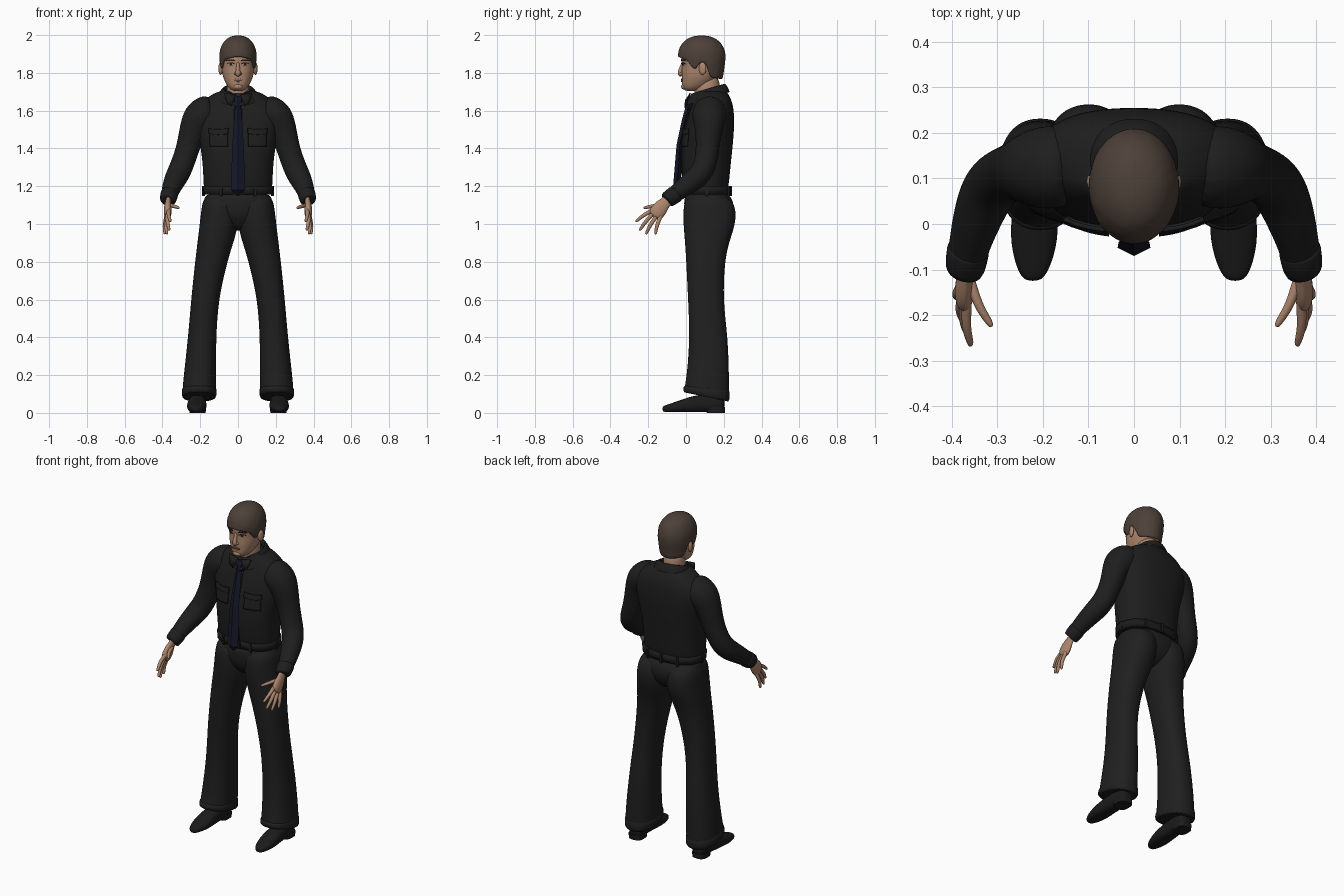
import bpy, bmesh, math, random
from mathutils import Vector, Matrix

random.seed(4)
if "Cube" in bpy.data.objects:
    bpy.data.objects.remove(bpy.data.objects["Cube"])


def material(name, *rgb):
    m = bpy.data.materials.new(name)
    m.use_nodes = True
    m.diffuse_color = (*rgb, 1)
    m.node_tree.nodes["Principled BSDF"].inputs["Base Color"].default_value = (*rgb, 1)
    return m


SHIRT = material("black shirt", .013, .013, .013)
TROUSERS = material("charcoal trousers", .014, .014, .014)
LEATHER = material("black leather", .011, .011, .011)
TIE = material("navy tie", .008, .009, .022)
SKIN = material("skin", .42, .24, .155)
LIPS = material("lips", .33, .16, .11)
HAIR = material("brown hair", .075, .052, .04)
DARK = material("dark brown", .02, .014, .01)
WHITE = material("eye white", .5, .46, .42)


def finish(name, bm, mat, mirror=False, subdiv=0, smooth=True):
    bmesh.ops.recalc_face_normals(bm, faces=bm.faces)
    me = bpy.data.meshes.new(name)
    bm.to_mesh(me)
    bm.free()
    me.materials.append(mat)
    for f in me.polygons:
        f.use_smooth = smooth
    ob = bpy.data.objects.new(name, me)
    bpy.context.collection.objects.link(ob)
    if mirror:
        ob.modifiers.new("Mirror", "MIRROR").use_mirror_merge = False
    if subdiv:
        ob.modifiers.new("Subdivision", "SUBSURF").levels = subdiv
        ob.modifiers["Subdivision"].render_levels = subdiv
    return ob


def loft(name, sections, mat, power=2, n=16, caps=True, adjust=None, **opts):
    """Skin superellipse sections given as (centre, u axis, v axis)."""
    bm = bmesh.new()
    rings = []
    for c, u, v in sections:
        ring = []
        for i in range(n):
            a = math.tau * i / n
            x, y = [math.copysign(abs(t) ** (2 / power), t) for t in (math.cos(a), math.sin(a))]
            co = c + u * x + v * y
            ring.append(bm.verts.new(adjust(co) if adjust else co))
        rings.append(ring)
    for a, b in zip(rings, rings[1:]):
        for i in range(n):
            j = (i + 1) % n
            bm.faces.new((a[i], a[j], b[j], b[i]))
    if caps:
        bm.faces.new(rings[0])
        bm.faces.new(rings[-1])
    return finish(name, bm, mat, **opts)


def stack(name, rows, mat, **opts):
    """Level sections: height, front y, back y, half width, centre x."""
    def section(z, y0, y1, rx, cx=0):
        return Vector((cx, (y0 + y1) / 2, z)), Vector((rx, 0, 0)), Vector((0, (y1 - y0) / 2, 0))
    return loft(name, [section(*r) for r in rows], mat, **opts)


def tube(name, rows, mat, ref=(0, 1, 0), flat=1, **opts):
    """Sections square to a path: x, y, z, radius."""
    pts = [Vector(r[:3]) for r in rows]
    out = []
    for i, r in enumerate(rows):
        t = (pts[min(i + 1, len(pts) - 1)] - pts[max(i - 1, 0)]).normalized()
        u = t.cross(Vector(ref)).normalized()
        out.append((pts[i], u * r[3] * flat, t.cross(u) * r[3]))
    return loft(name, out, mat, **opts)


def solid(name, loc, size, mat, ball=True, turn=0, **opts):
    bm = bmesh.new()
    m = Matrix.Translation(loc) @ Matrix.Rotation(turn, 4, 'Z') @ Matrix.Diagonal((*size, 1))
    if ball:
        bmesh.ops.create_icosphere(bm, subdivisions=3, radius=1, matrix=m)
    else:
        bmesh.ops.create_cube(bm, size=2, matrix=m)
    return finish(name, bm, mat, smooth=ball, **opts)


def patch(name, target, x, z, w, h, mat, lift, thick=.004, oval=True, bend=0, mirror=True):
    """Thin plate laid on the front of a body."""
    bm = bmesh.new()
    bmesh.ops.create_grid(bm, x_segments=10, y_segments=8, size=1)
    for v in bm.verts:
        a, b = v.co.x, v.co.y
        if oval:
            a, b = a * math.sqrt(1 - b * b / 2), b * math.sqrt(1 - a * a / 2)
        v.co = (x + a * w, -.3, z + b * h + bend * a * a)
    ob = finish(name, bm, mat)
    s = ob.modifiers.new("Wrap", "SHRINKWRAP")
    s.target, s.wrap_method, s.wrap_mode, s.offset = target, 'PROJECT', 'ABOVE_SURFACE', lift
    s.use_project_x, s.use_project_y, s.use_project_z = False, True, False
    s.use_positive_direction = s.use_negative_direction = True
    ob.modifiers.new("Thickness", "SOLIDIFY").thickness = thick
    ob.modifiers["Thickness"].offset = 0
    if mirror:
        ob.modifiers.new("Mirror", "MIRROR")
    return ob


# Shirt body and sleeves
shirt = stack("shirt_body", [
    (1.165, .0, .215, .175), (1.19, -.012, .226, .184), (1.3, -.026, .236, .186), (1.4, -.026, .247, .198),
    (1.5, -.008, .256, .22), (1.58, .012, .256, .23), (1.64, .034, .248, .2), (1.685, .05, .228, .145),
    (1.71, .055, .21, .085)], SHIRT, power=2.4, n=24, subdiv=2)
tube("sleeve", [
    (.13, .125, 1.598, .085), (.17, .125, 1.595, .092), (.208, .123, 1.565, .093), (.24, .12, 1.5, .073),
    (.265, .115, 1.4, .062), (.3, .1, 1.3, .063), (.325, .065, 1.25, .062), (.348, 0, 1.203, .053),
    (.363, -.055, 1.16, .045), (.37, -.095, 1.13, .041)], SHIRT, mirror=True, subdiv=2)
tube("sleeve_cuff", [(.362, -.05, 1.163, .046), (.363, -.052, 1.161, .049), (.371, -.102, 1.126, .045),
                     (.372, -.104, 1.124, .039)], SHIRT, mirror=True, subdiv=1)

# Chest pockets, flaps and button strip
patch("pocket", shirt, .1, 1.452, .046, .043, SHIRT, .005, .009, oval=False)
patch("pocket_flap", shirt, .1, 1.485, .049, .014, SHIRT, .01, .009, oval=False, bend=.006)
patch("button_strip", shirt, 0, 1.4, .02, .21, SHIRT, .002, oval=False, mirror=False)


# Collar sits lower at the front
def collar_tilt(co):
    return Vector((co.x, co.y, co.z + (co.y - .12) * .3))


collar = stack("collar", [(1.665, -.005, .232, .118), (1.69, .008, .225, .104), (1.715, .025, .21, .085),
                          (1.722, .03, .2, .076), (1.69, .035, .195, .07)],
               SHIRT, n=24, caps=False, adjust=collar_tilt, subdiv=2)
bm = bmesh.new()
bm.faces.new([bm.verts.new(c) for c in ((.012, .014, 1.685), (.075, .02, 1.695), (.06, .0, 1.645), (.035, -.004, 1.625))])
points = finish("collar_point", bm, SHIRT, mirror=True)
points.modifiers.new("Thickness", "SOLIDIFY").thickness = .006

# Tie
stack("tie", [(1.148, -.05, -.036, .004), (1.18, -.07, -.034, .036), (1.3, -.06, -.022, .034),
              (1.42, -.05, -.018, .03), (1.55, -.022, .01, .022), (1.63, .0, .03, .015)],
      TIE, n=4, smooth=False)
stack("tie_knot", [(1.615, -.008, .035, .014), (1.655, -.006, .05, .028), (1.678, .01, .05, .024)],
      TIE, n=8, smooth=False)

# Belt with buckle and loops
stack("belt", [(1.155, -.012, .23, .178), (1.157, -.019, .238, .186), (1.197, -.019, .238, .188),
               (1.199, -.01, .228, .178)], LEATHER, power=2.4, n=40)
solid("buckle", (0, -.021, 1.177), (.03, .006, .02), LEATHER, ball=False)
for x, y, turn in ((.09, -.008, .2), (.182, .11, math.pi / 2), (.1, .225, -.25)):
    solid("belt_loop", (x, y, 1.175), (.007, .008, .027), TROUSERS, ball=False, turn=turn, mirror=True)
solid("back_belt_loop", (0, .238, 1.175), (.007, .006, .027), TROUSERS, ball=False)


# Trousers, with hems dropping toward the heel
def hem_drop(co):
    drop = max(0, min(1, (.18 - co.z) / .1)) * .22
    return Vector((co.x, co.y, co.z - (co.y - .1) * drop))


stack("trouser_seat", [(1.175, -.008, .226, .178), (1.11, -.012, .256, .186), (1.05, -.008, .252, .172),
                       (1.0, .02, .22, .12), (.965, .06, .17, .05)], TROUSERS, power=2.3, n=24, subdiv=2)
stack("trouser_leg", [
    (1.16, .0, .225, .088, .093), (1.08, -.018, .272, .097, .098), (.98, -.014, .258, .103, .103),
    (.9, -.006, .228, .096, .12), (.8, .0, .206, .086, .142), (.6, .01, .196, .073, .176),
    (.4, .019, .223, .075, .19), (.2, .004, .229, .086, .202), (.1, -.012, .229, .091, .206),
    (.085, -.01, .228, .09, .206), (.085, .0, .218, .08, .206), (.12, .01, .21, .07, .206)],
    TROUSERS, power=2.3, n=20, adjust=hem_drop, mirror=True, subdiv=2)
stack("trouser_cuff", [(.135, -.004, .227, .086, .205), (.132, -.014, .232, .092, .205),
                       (.09, -.017, .233, .094, .206), (.086, -.008, .226, .087, .206)],
      TROUSERS, power=2.3, n=24, adjust=hem_drop, mirror=True, subdiv=1)


# Shoes with flat soles
def on_floor(co):
    return Vector((co.x, co.y, max(co.z, .004)))


shoe_rows = [(-.125, .02, .014, .012), (-.112, .022, .03, .018), (-.07, .028, .046, .026), (-.02, .036, .054, .036),
             (.04, .046, .05, .046), (.12, .052, .046, .05), (.18, .052, .045, .05), (.205, .052, .032, .038)]
loft("shoe", [(Vector((.218 - .03 * y, y, z)), Vector((w, 0, 0)), Vector((0, 0, h))) for y, z, w, h in shoe_rows],
     LEATHER, power=2.4, adjust=on_floor, mirror=True, subdiv=2)
stack("shoe_heel", [(0, .11, .206, .043, .214), (.03, .105, .207, .044, .214)], LEATHER,
      power=3, n=20, mirror=True, smooth=False)

# Hands: palm, fingers and thumb
tube("palm", [(.366, -.075, 1.145, .027), (.37, -.108, 1.117, .029), (.372, -.135, 1.085, .042),
              (.372, -.158, 1.056, .043), (.374, -.172, 1.038, .03)], SKIN, flat=.5, mirror=True, subdiv=2)
fingers = {
    "index": ((.366, -.178, 1.072), (.358, -.268, 1.012)),
    "middle": ((.372, -.175, 1.053), (.364, -.247, .965)),
    "ring": ((.377, -.16, 1.036), (.376, -.213, .945)),
    "little": ((.38, -.138, 1.032), (.388, -.163, .945)),
    "thumb": ((.358, -.125, 1.098), (.312, -.226, 1.085)),
}
for label, (a, b) in fingers.items():
    a, b = Vector(a), Vector(b)
    start = a + (a - b) * .25
    bow = Vector((.007, -.004, .004))
    path = [(start, .011), (a, .0125), (a.lerp(b, .5) + bow, .011), (a.lerp(b, .9), .009), (b, .005)]
    tube(label + "_finger", [(*p, r) for p, r in path], SKIN, n=8, mirror=True, subdiv=2)

# Neck and head
stack("neck", [(1.64, .05, .18, .062), (1.7, .04, .178, .06), (1.8, .045, .18, .062)], SKIN, n=20, subdiv=1)
head = stack("head", [
    (1.703, .0, .06, .022), (1.715, -.016, .09, .045), (1.738, -.022, .13, .062), (1.77, -.022, .16, .077),
    (1.8, -.024, .18, .085), (1.842, -.02, .19, .089), (1.868, -.029, .194, .091), (1.91, -.022, .19, .088),
    (1.955, .005, .17, .07), (1.975, .04, .13, .04)], SKIN, power=2.2, n=24, subdiv=2)
tube("nose", [(0, -.012, 1.865, .008), (0, -.022, 1.835, .009), (0, -.033, 1.806, .013), (0, -.031, 1.793, .015),
              (0, -.02, 1.785, .01)], SKIN, n=12, subdiv=2)
solid("nostril", (.012, -.025, 1.795), (.008, .01, .008), SKIN, mirror=True)
solid("ear", (.092, .088, 1.823), (.011, .02, .034), SKIN, turn=-.3, mirror=True)
solid("chin", (0, -.008, 1.727), (.026, .018, .016), SKIN)

# Painted face details
patch("eye", head, .037, 1.846, .016, .006, WHITE, .001, .002)
patch("iris", head, .036, 1.846, .006, .006, DARK, .003, .002)
patch("eyelid", head, .037, 1.853, .019, .003, DARK, .003, .003, bend=-.004)
patch("eyebrow", head, .038, 1.868, .022, .004, DARK, .002, .004, bend=-.003)
patch("upper_lip", head, 0, 1.766, .026, .004, LIPS, .002, .005, bend=-.002, mirror=False)
patch("lower_lip", head, 0, 1.758, .02, .005, LIPS, .002, .006, mirror=False)
patch("mouth_line", head, 0, 1.762, .024, .001, DARK, .005, .002, bend=-.002, mirror=False)

# Hair cap: hairline height runs from nape to fringe
hairline = [(-1, 1.765), (-.4, 1.775), (-.22, 1.85), (.1, 1.86), (.22, 1.815), (.45, 1.825), (.6, 1.862), (1.01, 1.885)]


def hair_edge(f):
    for (a, za), (b, zb) in zip(hairline, hairline[1:]):
        if f <= b:
            return za + (zb - za) * (f - a) / (b - a)
    return hairline[-1][1]


bm = bmesh.new()
N, ROWS = 48, 14
grid = []
for k in range(ROWS + 1):
    row = []
    for i in range(N):
        a = math.tau * i / N
        low = hair_edge(-math.sin(a))
        z = low + (1.998 - low) * math.sin(k / ROWS * math.pi / 2)
        rise = max(0, min(1, (z - 1.875) / .123))
        s = (1 - rise ** 2.3) ** (1 / 2.3) - max(0, 1.875 - z) * 1.1
        s *= 1 + random.uniform(-.012, .012)
        row.append(bm.verts.new((.1 * s * math.cos(a), .083 + .127 * s * math.sin(a), z)))
    grid.append(row)
for r, q in zip(grid, grid[1:]):
    for i in range(N):
        j = (i + 1) % N
        bm.faces.new((r[i], r[j], q[j], q[i]))
bmesh.ops.remove_doubles(bm, verts=bm.verts, dist=.0005)
hair = finish("hair", bm, HAIR)
hair.modifiers.new("Thickness", "SOLIDIFY").thickness = .014
hair.modifiers.new("Subdivision", "SUBSURF").levels = 1
